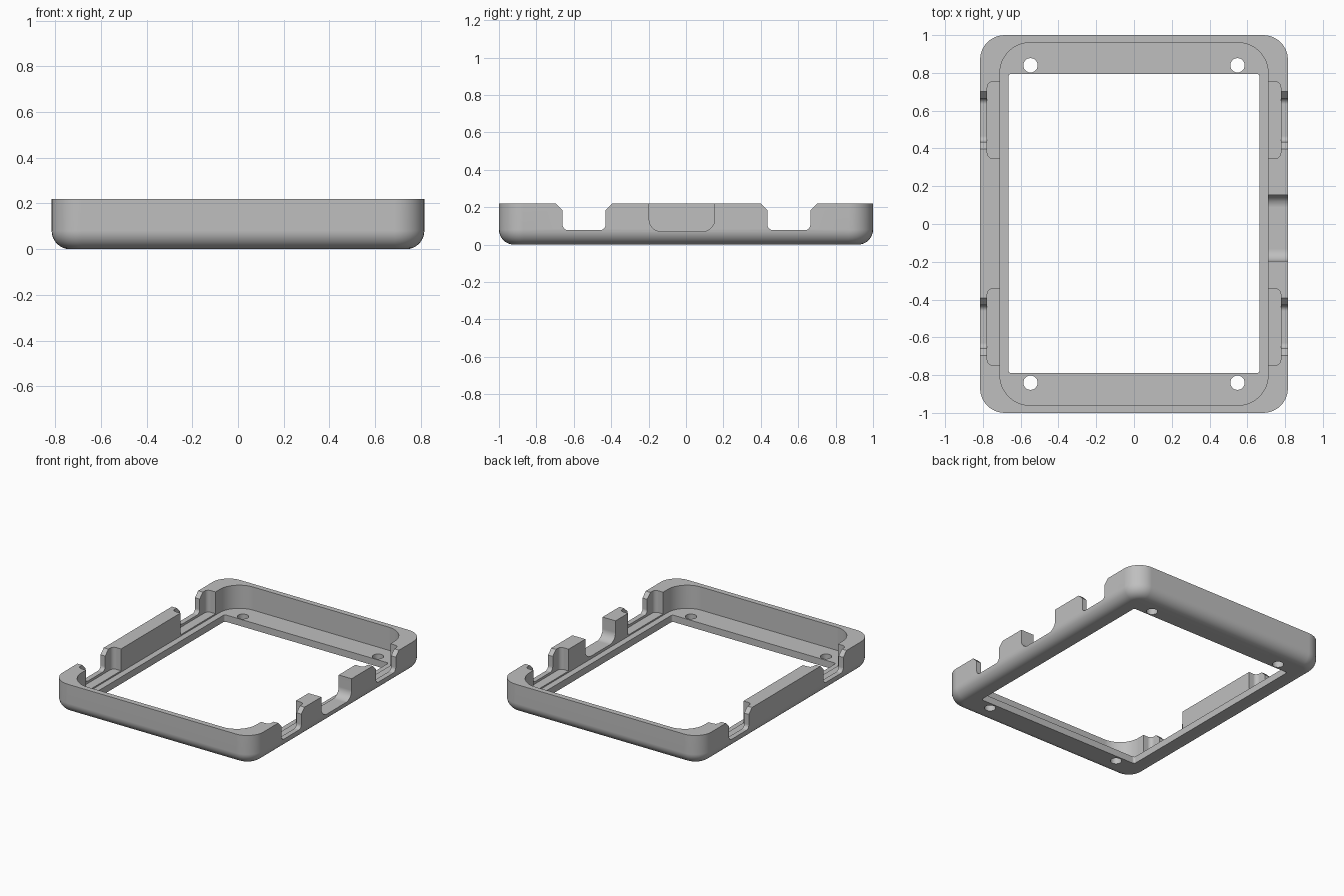
import bpy, bmesh, math

cube = bpy.data.objects.get("Cube")
if cube:
    bpy.data.objects.remove(cube, do_unlink=True)

HX, HY, TOP = 0.815, 1.0, 0.22
FLOOR, FILLET = 0.05, 0.08

grey = bpy.data.materials.new("plain grey")
grey.use_nodes = True
colour = (0.52, 0.52, 0.52, 1)
grey.diffuse_color = colour
grey.node_tree.nodes["Principled BSDF"].inputs["Base Color"].default_value = colour


def rounded(corners, steps=8):
    """Round a counter-clockwise polygon; corners are (u, v, radius)."""
    out = []
    n = len(corners)
    for i, (u, v, r) in enumerate(corners):
        if r == 0:
            out.append((u, v))
            continue
        pu, pv, _ = corners[i - 1]
        nu, nv, _ = corners[(i + 1) % n]
        a = math.hypot(pu - u, pv - v)
        b = math.hypot(nu - u, nv - v)
        d1 = ((pu - u) / a, (pv - v) / a)
        d2 = ((nu - u) / b, (nv - v) / b)
        for k in range(steps + 1):
            t = math.pi / 2 * k / steps
            s, c = r * (1 - math.sin(t)), r * (1 - math.cos(t))
            out.append((u + d1[0] * s + d2[0] * c, v + d1[1] * s + d2[1] * c))
    return out


def rect(x0, x1, y0, y1, r, steps=8):
    return rounded([(x0, y0, r), (x1, y0, r), (x1, y1, r), (x0, y1, r)], steps)


def loft(name, rings):
    """Closed solid through rings with equal point counts."""
    bm = bmesh.new()
    loops = [[bm.verts.new(p) for p in ring] for ring in rings]
    bm.faces.new(loops[0])
    bm.faces.new(loops[-1])
    for a, b in zip(loops, loops[1:]):
        for i in range(len(a)):
            j = (i + 1) % len(a)
            bm.faces.new((a[i], a[j], b[j], b[i]))
    bmesh.ops.recalc_face_normals(bm, faces=bm.faces)
    mesh = bpy.data.meshes.new(name)
    bm.to_mesh(mesh)
    bm.free()
    obj = bpy.data.objects.new(name, mesh)
    bpy.context.collection.objects.link(obj)
    obj.data.materials.append(grey)
    return obj


def prism_z(name, outline, z0, z1):
    return loft(name, [[(x, y, z) for x, y in outline] for z in (z0, z1)])


def prism_x(name, outline, x0, x1):
    return loft(name, [[(x, y, z) for y, z in outline] for x in (x0, x1)])


# Outer tray with rounded corners and a rounded bottom edge
rings = []
for k in range(9):
    t = math.pi / 2 * k / 8
    inset = FILLET * (1 - math.sin(t))
    z = FILLET * (1 - math.cos(t))
    outline = rect(-HX + inset, HX - inset, -HY + inset, HY - inset, 0.13 - inset)
    rings.append([(x, y, z) for x, y in outline])
rings.append([(x, y, TOP) for x, y in outline])
frame = loft("bezel_frame", rings)

# Inner recess, window and screw holes
cutters = [
    prism_z("recess_cutter", rect(-0.71, 0.71, -0.96, 0.96, 0.16, 12), FLOOR, 0.4),
    prism_z("window_cutter", rect(-0.665, 0.665, -0.79, 0.795, 0.015, 4), -0.1, 0.3),
]
for sx in (-1, 1):
    for sy in (-1, 1):
        circle = [(sx * 0.548 + 0.038 * math.cos(math.tau * i / 32),
                   sy * 0.84 + 0.038 * math.sin(math.tau * i / 32)) for i in range(32)]
        cutters.append(prism_z("screw_hole_cutter", circle, -0.1, 0.3))

# Clip pockets inside the side walls, with chamfered notches through them
for sx in (-1, 1):
    for y in (0.55, -0.545):
        x0, x1 = sorted((sx * 0.6, sx * 0.777))
        cutters.append(prism_z("clip_pocket_cutter",
                               rect(x0, x1, y - 0.203, y + 0.203, 0.03), 0.06, 0.4))
        notch = rounded([(y - 0.115, 0.077, 0.03), (y + 0.115, 0.077, 0.03),
                         (y + 0.115, 0.183, 0), (y + 0.152, TOP, 0), (y + 0.152, 0.4, 0),
                         (y - 0.152, 0.4, 0), (y - 0.152, TOP, 0), (y - 0.115, 0.183, 0)])
        x0, x1 = sorted((sx * 0.69, sx * 0.9))
        cutters.append(prism_x("clip_notch_cutter", notch, x0, x1))

# Rounded cable opening in the left wall only
opening = rounded([(-0.197, 0.07, 0.065), (0.153, 0.07, 0.065),
                   (0.153, 0.4, 0), (-0.197, 0.4, 0)])
cutters.append(prism_x("cable_opening_cutter", opening, 0.69, 0.9))

bpy.ops.object.select_all(action="DESELECT")
frame.select_set(True)
bpy.context.view_layer.objects.active = frame
for cutter in cutters:
    cutter.hide_render = True
    mod = frame.modifiers.new("cut", "BOOLEAN")
    mod.operation = "DIFFERENCE"
    mod.solver = "EXACT"
    mod.object = cutter
    bpy.ops.object.modifier_apply(modifier=mod.name)
    bpy.data.objects.remove(cutter, do_unlink=True)

# Smooth fillets, crisp edges, flat faces kept flat
bpy.ops.object.shade_smooth_by_angle(angle=math.radians(30))
weighted = frame.modifiers.new("flat face normals", "WEIGHTED_NORMAL")
weighted.keep_sharp = True
